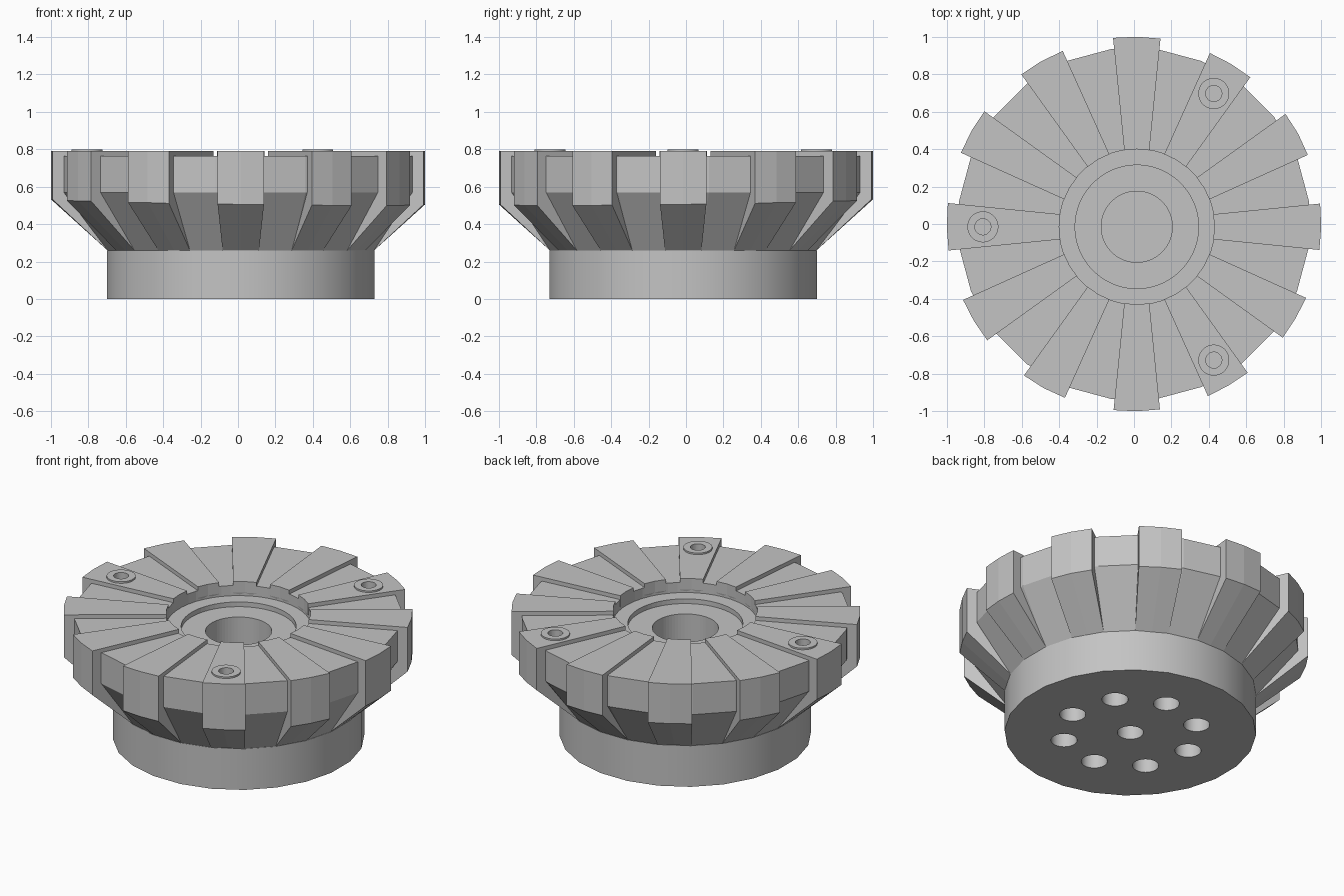
import bpy, bmesh, math
from mathutils import Matrix, Vector

cube = bpy.data.objects.get("Cube")
if cube:
    bpy.data.objects.remove(cube, do_unlink=True)

CENTRE = Vector((0.015, -0.015, 0))   # axis of hub, teeth and bore
RIM = Vector((0, 0, 0))               # axis of the turned outer rim

grey = bpy.data.materials.new("steel grey")
grey.use_nodes = True
colour = (0.55, 0.55, 0.55, 1)
grey.diffuse_color = colour
grey.node_tree.nodes["Principled BSDF"].inputs["Base Color"].default_value = colour


def finish(name, bm):
    bmesh.ops.recalc_face_normals(bm, faces=bm.faces)
    mesh = bpy.data.meshes.new(name)
    bm.to_mesh(mesh)
    bm.free()
    mesh.materials.append(grey)
    obj = bpy.data.objects.new(name, mesh)
    bpy.context.collection.objects.link(obj)
    return obj


def loft(bm, rings, sides, closed=False):
    """Join stacked rings of (centre, radius, z) into a solid."""
    loops = []
    for c, r, z in rings:
        loops.append([bm.verts.new((c.x + r * math.cos(a), c.y + r * math.sin(a), z))
                      for a in (math.tau * (i + 0.5) / sides for i in range(sides))])
    pairs = list(zip(loops, loops[1:]))
    if closed:
        pairs.append((loops[-1], loops[0]))
    else:
        bm.faces.new(loops[0])
        bm.faces.new(loops[-1])
    for low, high in pairs:
        for i in range(sides):
            j = (i + 1) % sides
            bm.faces.new((low[i], low[j], high[j], high[i]))


def polar(radius, degrees):
    a = math.radians(degrees)
    return CENTRE + Vector((radius * math.cos(a), radius * math.sin(a), 0))


def drills(name, places, radius, z0, z1, sides=32):
    bm = bmesh.new()
    for p in places:
        loft(bm, [(p, radius, z0), (p, radius, z1)], sides)
    obj = finish(name, bm)
    obj.hide_render = True
    obj.hide_set(True)
    return obj


def cut(obj, cutter):
    mod = obj.modifiers.new(cutter.name, 'BOOLEAN')
    mod.operation = 'DIFFERENCE'
    mod.solver = 'EXACT'
    mod.object = cutter


def apply_cuts(obj, smooth):
    bpy.ops.object.select_all(action='DESELECT')
    bpy.context.view_layer.objects.active = obj
    obj.select_set(True)
    for mod in list(obj.modifiers):
        bpy.ops.object.modifier_apply(modifier=mod.name)
    if smooth:
        bpy.ops.object.shade_smooth_by_angle(angle=math.radians(30))


# Cylindrical base hub
bm = bmesh.new()
loft(bm, [(CENTRE, 0.722, 0), (CENTRE, 0.722, 0.26)], 24)
base_hub = finish("base_hub", bm)

# Flared head with the sunken lands between the teeth
bm = bmesh.new()
loft(bm, [(CENTRE, 0.72, 0.26), (RIM, 0.943, 0.57), (RIM, 0.943, 0.765),
          (CENTRE, 0.3, 0.765)], 24)
head = finish("head", bm)

# Twelve tapered teeth, each with a left, middle and right column
bm = bmesh.new()
for k in range(12):
    turn = Matrix.Rotation(math.radians(30 * k), 3, 'Z')
    columns = []
    for side in (-1, 0, 1):
        def place(r, z):
            return CENTRE + turn @ Vector((r, side * (0.026 + 0.1 * r), z))
        # slide outwards until the column meets the rim circle
        reach = 0.9
        while place(reach, 0).length < 1:
            reach += 0.002
        true_r = math.hypot(reach, side * (0.026 + 0.1 * reach))
        foot = 0.26 + 0.93 * (true_r - 0.722)
        inner = 0.415 if side == 0 else 0.409
        columns.append([bm.verts.new(place(r, z)) for r, z in (
            (inner, 0.79), (reach, 0.79), (reach, foot),
            (0.708, 0.255), (0.5, 0.3), (inner, 0.72))])
    bm.faces.new(columns[0])
    bm.faces.new(columns[2])
    for a, b in zip(columns, columns[1:]):
        for i in range(6):
            j = (i + 1) % 6
            bm.faces.new((a[i], a[j], b[j], b[i]))
teeth = finish("teeth", bm)

# Raised washers on three teeth
pins = [polar(0.823, a) for a in (60, 180, 300)]
bm = bmesh.new()
for p in pins:
    loft(bm, [(p, 0.083, 0.78), (p, 0.083, 0.8), (p, 0.043, 0.8), (p, 0.043, 0.78)],
         32, closed=True)
washers = finish("washers", bm)

# Recess, step and blind bore in the middle of the head
recess = drills("recess_cutter", [CENTRE], 0.416, 0.7, 0.9, 48)
step = drills("step_cutter", [CENTRE], 0.33, 0.67, 0.9, 64)
bore = drills("bore_cutter", [CENTRE], 0.19, 0.3, 0.9, 64)
pin_holes = drills("pin_hole_cutter", pins, 0.043, 0.7, 0.9)
for cutter in (recess, step, bore, pin_holes):
    cut(head, cutter)
cut(teeth, pin_holes)

# Ring of holes and a centre hole under the base
bolts = [CENTRE] + [polar(0.39, 37 + 45 * i) for i in range(8)]
cut(base_hub, drills("bolt_hole_cutter", bolts, 0.075, -0.1, 0.2))

apply_cuts(base_hub, True)
apply_cuts(head, False)
apply_cuts(teeth, False)
apply_cuts(washers, True)
for obj in list(bpy.data.objects):
    if obj.name.endswith("_cutter"):
        bpy.data.objects.remove(obj, do_unlink=True)
